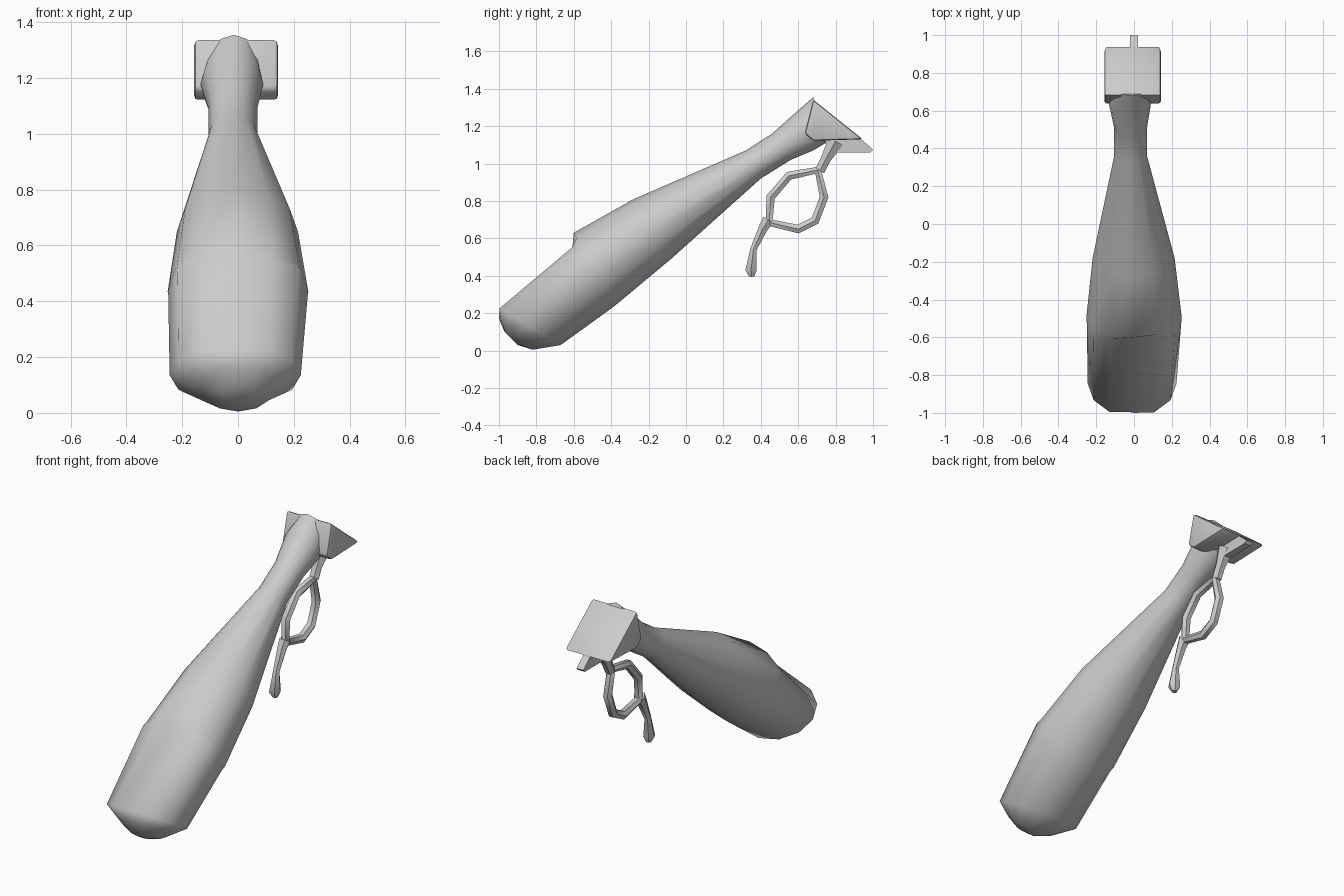
import bpy, bmesh, math
from mathutils import Vector

if "Cube" in bpy.data.objects:
    bpy.data.objects.remove(bpy.data.objects["Cube"])


def make_object(name, bm, angle=40):
    bmesh.ops.recalc_face_normals(bm, faces=bm.faces)
    mesh = bpy.data.meshes.new(name)
    bm.to_mesh(mesh)
    bm.free()
    ob = bpy.data.objects.new(name, mesh)
    bpy.context.collection.objects.link(ob)
    smooth(ob, angle)
    return ob


def smooth(ob, angle):
    bpy.ops.object.select_all(action='DESELECT')
    ob.select_set(True)
    bpy.context.view_layer.objects.active = ob
    bpy.ops.object.shade_smooth_by_angle(angle=math.radians(angle))


def loft(name, rings, sides=12):
    """Each ring: top (y, z), bottom (y, z), half width, centre x, top clip."""
    bm = bmesh.new()
    loops = []
    for top, bottom, half, cx, clip in rings:
        t, b = Vector((0, *top)), Vector((0, *bottom))
        mid, up = (t + b) / 2, (t - b) / 2
        loop = []
        for i in range(sides):
            a = math.tau * i / sides
            p = mid + up * min(math.cos(a), clip)
            p.x = cx + half * math.sin(a)
            loop.append(bm.verts.new(p))
        loops.append(loop)
    for a, b in zip(loops, loops[1:]):
        for i in range(sides):
            j = (i + 1) % sides
            bm.faces.new((a[i], a[j], b[j], b[i]))
    bm.faces.new(loops[0])
    bm.faces.new(loops[-1])
    return make_object(name, bm, 60)


def prism(name, profile, x0, x1, bevel=0):
    bm = bmesh.new()
    f = bm.faces.new([bm.verts.new((x0, y, z)) for y, z in profile])
    ext = bmesh.ops.extrude_face_region(bm, geom=[f])
    bmesh.ops.translate(bm, vec=(x1 - x0, 0, 0),
                        verts=[v for v in ext['geom'] if isinstance(v, bmesh.types.BMVert)])
    if bevel:
        bmesh.ops.bevel(bm, geom=bm.edges[:], offset=bevel, segments=2,
                        profile=0.5, affect='EDGES', clamp_overlap=True)
    return make_object(name, bm)


def tube(name, points, closed=False):
    """Points: y, z, radius."""
    cu = bpy.data.curves.new(name, 'CURVE')
    cu.dimensions = '3D'
    cu.bevel_depth = 1
    cu.bevel_resolution = 1
    cu.use_fill_caps = True
    sp = cu.splines.new('POLY')
    sp.points.add(len(points) - 1)
    for p, (y, z, r) in zip(sp.points, points):
        p.co = (0, y, z, 1)
        p.radius = r
    sp.use_cyclic_u = closed
    ob = bpy.data.objects.new(name, cu)
    bpy.context.collection.objects.link(ob)
    bpy.ops.object.select_all(action='DESELECT')
    ob.select_set(True)
    bpy.context.view_layer.objects.active = ob
    bpy.ops.object.convert(target='MESH')
    smooth(bpy.context.object, 50)


# Tilted bottle-shaped body with a shallow notch on its upper front
loft("body", [
    ((-0.97, 0.10), (-0.90, 0.03), 0.06, 0, 1),
    ((-1.00, 0.17), (-0.82, 0.005), 0.13, 0, 1),
    ((-1.02, 0.24), (-0.67, 0.03), 0.235, -0.01, 0.866),
    ((-0.65, 0.62), (-0.40, 0.225), 0.25, 0, 0.66),
    ((-0.60, 0.63), (-0.38, 0.24), 0.252, 0, 1),
    ((-0.28, 0.81), (-0.08, 0.49), 0.217, -0.002, 1),
    ((0.32, 1.07), (0.40, 0.92), 0.087, -0.018, 1),
    ((0.46, 1.16), (0.56, 1.02), 0.087, -0.018, 1),
    ((0.60, 1.285), (0.68, 1.07), 0.112, -0.022, 1),
    ((0.68, 1.355), (0.78, 1.13), 0.095, -0.015, 1),
])

# Wedge block on the neck
prism("wedge_block", [(0.68, 1.342), (0.945, 1.13), (0.68, 1.122), (0.635, 1.16)],
      -0.157, 0.143, 0.014)

# Thin bracket under the wedge
prism("bracket", [(0.73, 1.14), (0.93, 1.135), (1.0, 1.075), (0.985, 1.06), (0.78, 1.06)],
      -0.022, 0.022)

# Hanging pull ring with its stem and tail
tube("ring", [(y, z, 0.027) for y, z in (
    (0.55, 0.935), (0.705, 0.965), (0.738, 0.82), (0.69, 0.695),
    (0.60, 0.65), (0.445, 0.685), (0.452, 0.82))], True)
tube("ring_stem", [(0.715, 0.96, 0.03), (0.745, 1.02, 0.03), (0.80, 1.12, 0.05)])
tube("ring_tail", [(0.44, 0.70, 0.035), (0.41, 0.65, 0.028), (0.36, 0.54, 0.02),
                   (0.348, 0.43, 0.035), (0.352, 0.395, 0.015)])
